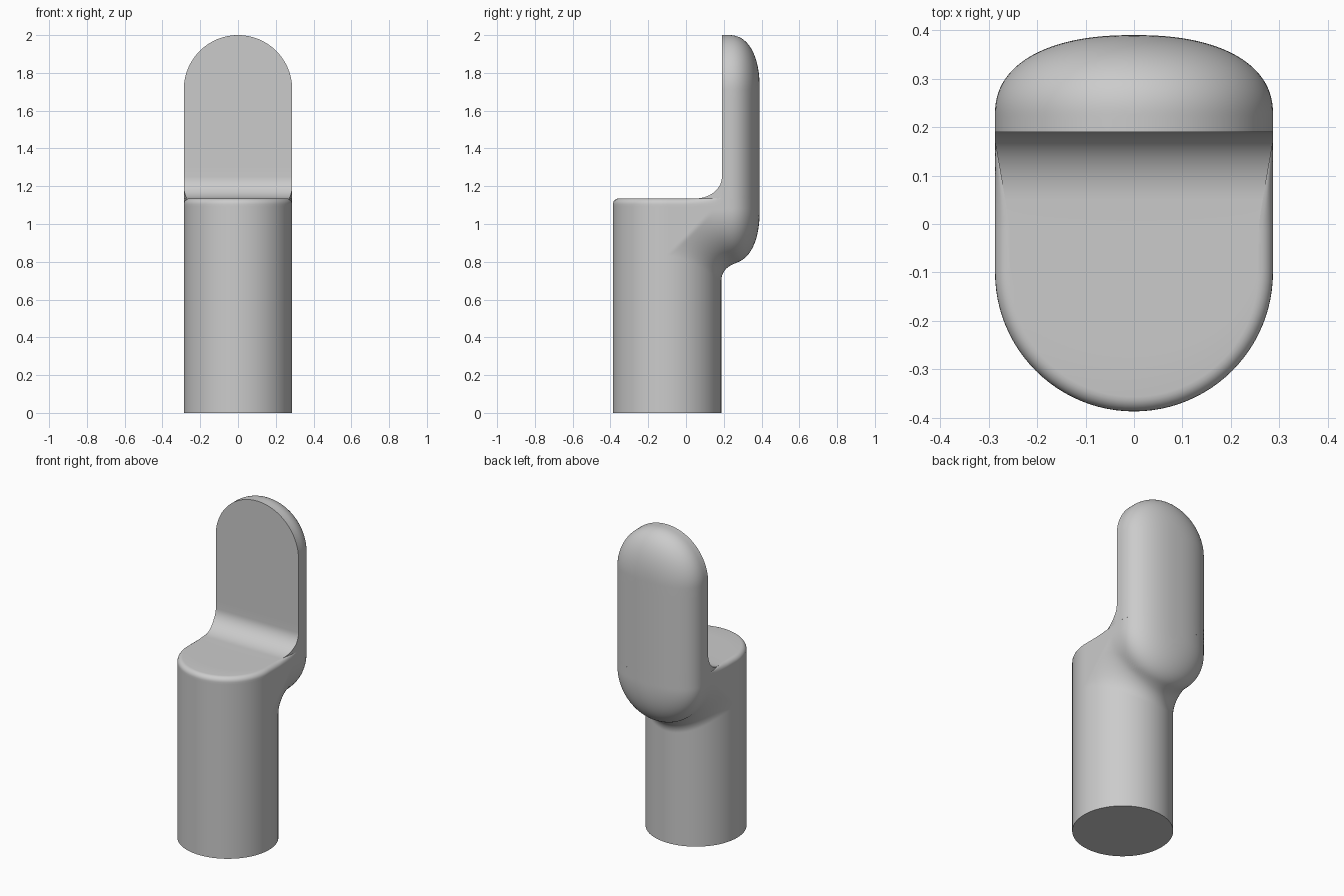
import bpy, bmesh
from math import sin, cos, pi, hypot, sqrt

if "Cube" in bpy.data.objects:
    bpy.data.objects.remove(bpy.data.objects["Cube"])

R, AXIS_Y = 0.287, -0.10        # post radius and centre
Z_LOW, Z_HIGH = 1.077, 1.713    # centres of the tab's round ends
TAB_Y, TAB_D = 0.225, 0.165     # start and depth of the rounded tab back
STEP_Z, EDGE = 1.135, 0.03      # step height and its edge rounding
BLEND, P = 0.09, 2.3
RAYS, FRONT = 96, 48


def field(x, y, z):
    """Negative inside: stadium tab blended with the round post."""
    q = hypot(x, z - min(max(z, Z_LOW), Z_HIGH)) / R
    v = max(y - TAB_Y, 0) / TAB_D
    b = ((q ** P + v ** P) ** (1 / P) - 1) * R
    if z >= STEP_Z:
        return b
    a = hypot(x, y - AXIS_Y) - R
    f = max(BLEND, min(a, b)) - hypot(max(BLEND - a, 0), max(BLEND - b, 0))
    return max(f, abs(x) - R)


def outline(z, cy, bulge, inset):
    """One horizontal slice: back half by rays, front half as an arc or line."""
    w = R if z < Z_HIGH else sqrt(R * R - (z - Z_HIGH) ** 2)
    depth = R + (0.2 - R) * min(max((cy - AXIS_Y) / 0.29, 0), 1)
    pts = []
    for i in range(RAYS + 1):
        t = pi * i / RAYS
        dx, dy = w * cos(t), depth * sin(t)
        lo, hi = 0.0, 4.0
        for _ in range(26):
            m = (lo + hi) / 2
            if field(dx * m, cy + dy * m, z) < 0:
                lo = m
            else:
                hi = m
        x, y = dx * lo, cy + dy * lo
        fade = min(max((0.17 - y) / 0.17, 0), 1)
        pts.append((x * (1 - inset * fade / R), y, z))
    half = pts[0][0]
    for i in range(1, FRONT):
        t = pi * i / FRONT
        pts.append((-half * cos(t), cy - bulge * half * sin(t), z))
    return pts


# Slices: (height, centre y, front bulge, edge inset)
rings = [(z, AXIS_Y, 1, 0) for z in (0, 0.35, 0.66)]
rings += [(0.68 + 0.005 * i, AXIS_Y, 1, 0) for i in range(36)]
rings += [(0.865 + 0.012 * i, AXIS_Y, 1, 0) for i in range(20)]
for i in range(7):              # rounded step edge
    a = pi / 2 * i / 6
    rings.append((STEP_Z - EDGE + EDGE * sin(a), AXIS_Y, 1, EDGE * (1 - cos(a))))
for i in range(1, 5):           # flat step
    k = i / 4
    rings.append((STEP_Z, AXIS_Y + 0.15 * k, 1 - k, EDGE))
for i in range(1, 15):          # hollow curve up to the tab
    a = pi / 2 * i / 14
    rings.append((STEP_Z + 0.115 * (1 - cos(a)), 0.05 + 0.14 * sin(a), 0, EDGE))
rings += [(z, 0.19, 0, 0) for z in (1.3, 1.5, 1.65)]
rings += [(Z_HIGH + R * sin(pi / 2 * i / 28.15), 0.19, 0, 0) for i in range(29)]

# Loft the slices into one closed body
bm = bmesh.new()
loops = [[bm.verts.new(p) for p in outline(*r)] for r in rings]
n = len(loops[0])
for lower, upper in zip(loops, loops[1:]):
    for i in range(n):
        j = (i + 1) % n
        bm.faces.new((lower[i], lower[j], upper[j], upper[i]))
bm.faces.new(loops[0][::-1])
bm.faces.new(loops[-1])
bmesh.ops.remove_doubles(bm, verts=bm.verts, dist=0.0002)
bmesh.ops.recalc_face_normals(bm, faces=bm.faces)

mesh = bpy.data.meshes.new("post_with_tab")
bm.to_mesh(mesh)
bm.free()
post = bpy.data.objects.new("post_with_tab", mesh)
bpy.context.collection.objects.link(post)
bpy.context.view_layer.objects.active = post
post.select_set(True)
bpy.ops.object.shade_smooth_by_angle(angle=0.6)
